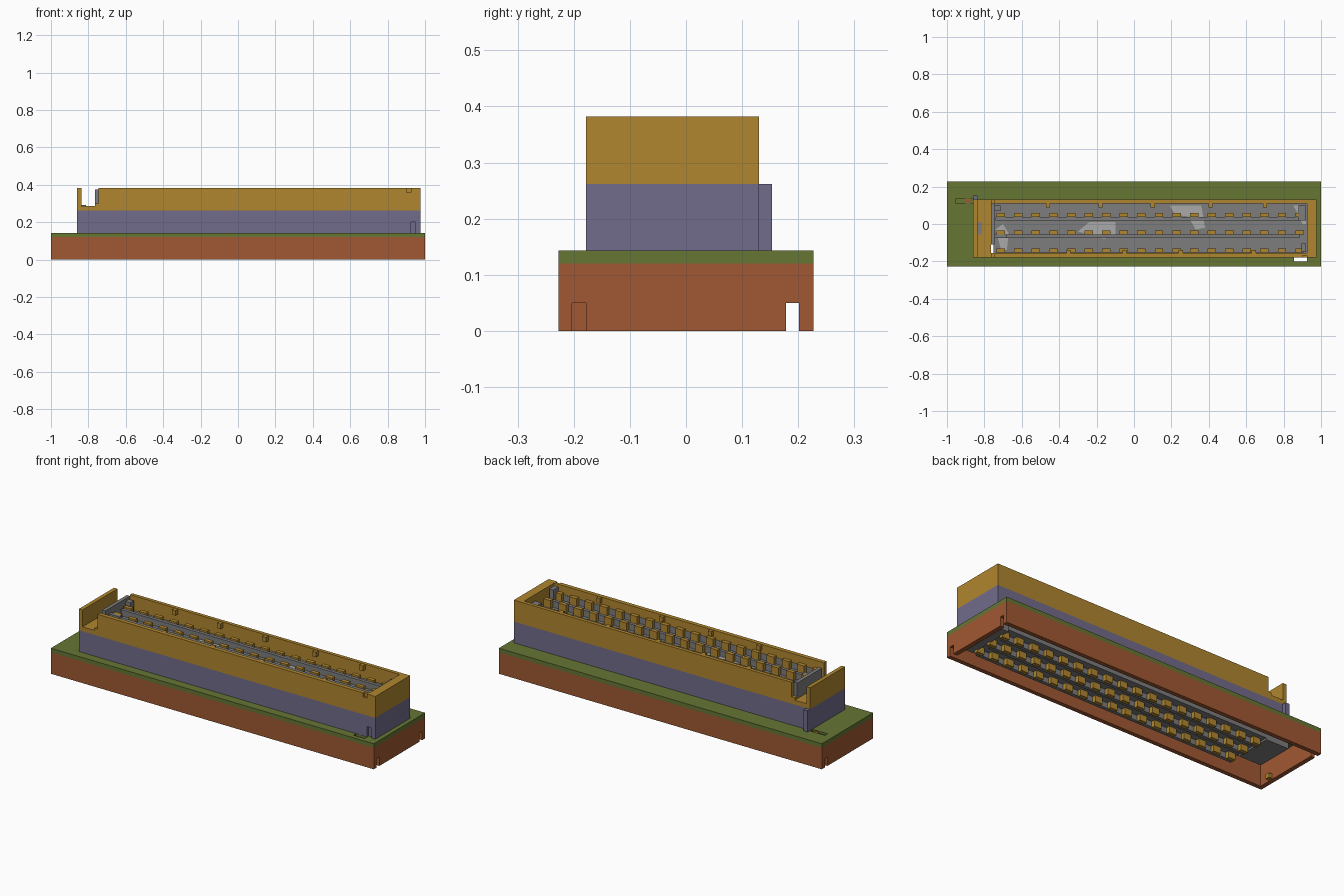
import bpy
import bmesh

old = bpy.data.objects.get("Cube")
if old:
    bpy.data.objects.remove(old, do_unlink=True)


def material(name, rgb):
    m = bpy.data.materials.new(name)
    m.use_nodes = True
    colour = (*rgb, 1)
    m.diffuse_color = colour
    m.node_tree.nodes["Principled BSDF"].inputs["Base Color"].default_value = colour
    return m


GOLD = material("ochre", (.44, .24, .028))
PURPLE = material("slate purple", (.17, .15, .26))
BROWN = material("rust brown", (.35, .098, .032))
GREEN = material("olive green", (.133, .18, .034))
GREY = material("mid grey", (.205, .205, .21))
PALE = material("pale grey", (.4, .4, .4))


def finish(name, bm, mat):
    bmesh.ops.recalc_face_normals(bm, faces=bm.faces)
    mesh = bpy.data.meshes.new(name)
    bm.to_mesh(mesh)
    bm.free()
    if mat:
        mesh.materials.append(mat)
    obj = bpy.data.objects.new(name, mesh)
    bpy.context.scene.collection.objects.link(obj)
    return obj


def boxes(name, mat, *ranges):
    """One object made of boxes, each given as x, y and z ranges."""
    bm = bmesh.new()
    for rng in ranges:
        verts = bmesh.ops.create_cube(bm, size=1)["verts"]
        for v in verts:
            for i in range(3):
                lo, hi = rng[i]
                v.co[i] = lo + (v.co[i] + .5) * (hi - lo)
    return finish(name, bm, mat)


def cut(obj, *ranges):
    """Remove boxes from an object."""
    for rng in ranges:
        cutter = boxes("cutter", None, rng)
        cutter.hide_render = True
        mod = obj.modifiers.new("cut", "BOOLEAN")
        mod.operation = "DIFFERENCE"
        mod.solver = "EXACT"
        mod.object = cutter
        bpy.context.view_layer.objects.active = obj
        bpy.ops.object.modifier_apply(modifier=mod.name)
        bpy.data.objects.remove(cutter, do_unlink=True)


def plate(name, mat, points, z, thick=.004):
    """Thin flat polygon."""
    bm = bmesh.new()
    face = bm.faces.new([bm.verts.new((x, y, z)) for x, y in points])
    new = bmesh.ops.extrude_face_region(bm, geom=[face])["geom"]
    for v in new:
        if isinstance(v, bmesh.types.BMVert):
            v.co.z += thick
    return finish(name, bm, mat)


# Main levels and outlines
DECK, TOP, MID, RIM = .12, .143, .262, .382
ALL = (-2, 2)
HOUSE_X, HOUSE_Y = (-.86, .975), (-.178, .13)
CAVITY = ((-.765, .925), (-.155, .11), (-1, 1))

# Skirt, open below, with cable notches at the ends
base = boxes("base_skirt", BROWN, ((-1, 1), (-.227, .227), (0, DECK)))
cut(base,
    ((-.975, .975), (-.203, .203), (-1, 1)),
    (ALL, (.178, .201), (-1, .05)),
    ((.9, 2), (-.203, -.178), (-1, .05)))
boxes("wall_peg", GOLD, ((-.976, -.955), (-.14, -.115), (.005, .03)))

# Deck plate with opening and cable slots
deck = boxes("deck_plate", GREEN, ((-1, 1), (-.227, .227), (DECK, TOP)))
cut(deck, CAVITY,
    ((.855, .925), (-.201, -.179), (-1, 1)),
    ((-.955, -.862), (.112, .135), (.132, 1)))
boxes("slot_plug", BROWN, ((-.9, -.875), (.112, .135), (.13, .137)))

# Lower housing with cable notch and rear post
lower = boxes("lower_housing", PURPLE, (HOUSE_X, HOUSE_Y, (TOP, MID)))
cut(lower, CAVITY, ((.925, .95), (-1, -.165), (0, .2)))
boxes("rear_post", PURPLE, ((-.86, -.836), (.13, .153), (TOP, MID)))

# Upper housing with the cross slot beside the end wall
upper = boxes("upper_housing", GOLD, (HOUSE_X, HOUSE_Y, (MID, RIM)))
cut(upper, CAVITY,
    ((-.838, -.765), ALL, (.287, 1)),
    ((-.8, -.745), ALL, (.3, 1)),
    ((.9, .925), (-1, -.168), (.36, 1)))
boxes("slot_clip", GREY, ((-.838, -.812), (-.055, .012), (.28, .291)))

# Small tabs along the inside of the long walls
tabs = [((x - .011, x + .011), (.088, .112), (.352, .38))
        for x in (-.46, -.18, .1, .41, .7)]
tabs += [((x - .011, x + .011), (-.157, -.138), (.352, .38))
         for x in (-.35, -.05, .25, .64)]
boxes("wall_tabs", GOLD, *tabs)

# Inner core and its end brackets
boxes("inner_core", GREY, ((-.75, .924), (-.154, .109), (.05, .3)))
boxes("end_brackets", GREY,
      ((-.765, -.745), (-.11, .109), (.1, .375)),
      ((-.745, -.715), (.07, .1), (.3, .36)),
      ((-.745, -.68), (-.075, -.055), (.3, .345)),
      ((.895, .92), (-.15, -.105), (.3, .37)),
      ((.88, .92), (.02, .1), (.3, .35)),
      ((-.89, -.75), (-.1, .11), (.04, .1)),
      ((.9, .945), (-.15, .12), (.03, .1)))

# Three rails above and below the core, each with a row of teeth
rails, teeth = [], []
PITCH, COUNT = .094, 18
for y in (.05, -.045, -.14):
    rails.append(((-.74, .885), (y - .03 if y > -.1 else y - .01, y - .012), (.3, .335)))
    rails.append(((-.74, .885), (y - .008, y + .012), (.02, .05)))
    for i in range(COUNT):
        x = -.735 + i * PITCH
        span = (x, x + .045)
        teeth.append((span, (y - .012, y + .01), (.3, .345)))
        teeth.append((span, (y + .012, y + .034), (.015, .05)))
boxes("rails", GREY, *rails)
boxes("teeth", GOLD, *teeth)

# Pale patches on the core
PATCHES = (
    ((.19, .1), (.36, .1), (.38, -.02), (.33, -.03), (.29, .04), (.22, .05)),
    ((-.3, -.04), (-.24, .01), (-.1, .01), (-.1, -.06), (-.16, -.08)),
    ((-.74, -.03), (-.7, 0), (-.67, -.05), (-.68, -.14), (-.71, -.14)),
    ((.85, .1), (.92, .1), (.92, 0), (.9, 0), (.88, .05)),
)
for points in PATCHES:
    plate("pale_patch", PALE, points, .299)
